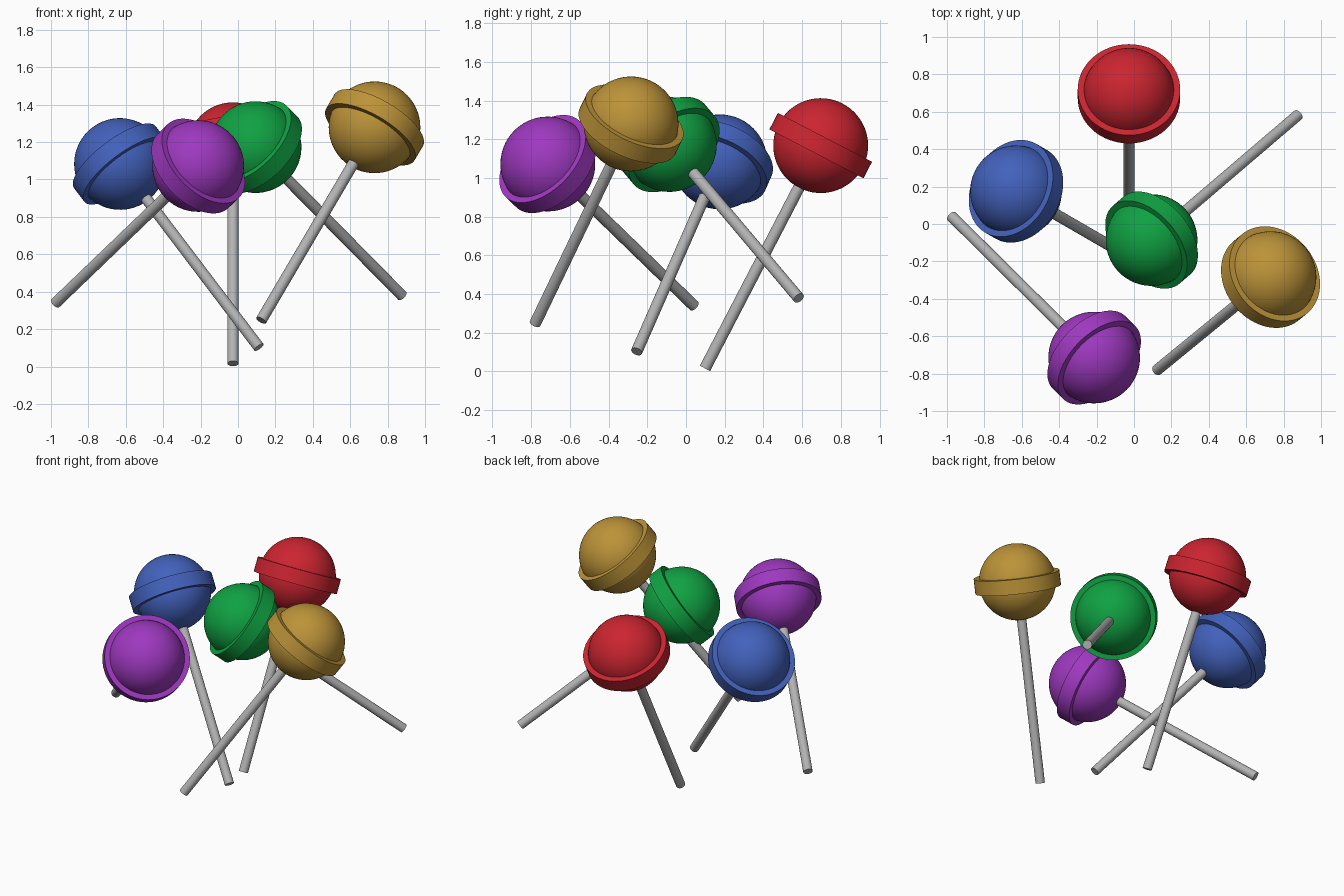
import bpy
from mathutils import Vector

if "Cube" in bpy.data.objects:
    bpy.data.objects.remove(bpy.data.objects["Cube"])

BALL_R, BAND_R, BAND_H, STICK_R = 0.245, 0.274, 0.096, 0.03


def material(name, rgb):
    m = bpy.data.materials.new(name)
    m.diffuse_color = (*rgb, 1)
    m.use_nodes = True
    m.node_tree.nodes["Principled BSDF"].inputs["Base Color"].default_value = m.diffuse_color
    return m


def finish(name, mat):
    ob = bpy.context.object
    ob.name = name
    ob.data.materials.append(mat)
    bpy.ops.object.shade_smooth_by_angle()
    return ob


stick_mat = material("stick grey", (0.45, 0.45, 0.45))

# colour name, colour, ball centre, free end of the stick
lollipops = [
    ("red", (0.60, 0.018, 0.030), (-0.027, 0.696, 1.167), (-0.027, 0.098, 0.016)),
    ("blue", (0.055, 0.12, 0.50), (-0.631, 0.175, 1.083), (0.112, -0.255, 0.103)),
    ("green", (0.005, 0.36, 0.055), (0.094, -0.086, 1.173), (0.877, 0.583, 0.379)),
    ("purple", (0.34, 0.04, 0.52), (-0.213, -0.714, 1.072), (-0.975, 0.041, 0.340)),
    ("gold", (0.50, 0.29, 0.04), (0.730, -0.284, 1.279), (0.124, -0.780, 0.247)),
]

for name, rgb, centre, end in lollipops:
    mat = material("candy " + name, rgb)
    c, e = Vector(centre), Vector(end)
    axis = c - e
    rot = axis.to_track_quat('Z', 'Y').to_euler()

    # candy ball
    bpy.ops.mesh.primitive_uv_sphere_add(segments=64, ring_count=32, radius=BALL_R,
                                         location=c, rotation=rot)
    finish(name + "_ball", mat)

    # raised band around the ball, square to the stick
    bpy.ops.mesh.primitive_cylinder_add(vertices=64, radius=BAND_R, depth=BAND_H,
                                        location=c, rotation=rot)
    finish(name + "_band", mat)

    # stick, running from its free end into the ball
    top = c - axis.normalized() * (BALL_R - 0.03)
    bpy.ops.mesh.primitive_cylinder_add(vertices=32, radius=STICK_R, depth=(top - e).length,
                                        location=(top + e) / 2, rotation=rot)
    finish(name + "_stick", stick_mat)
